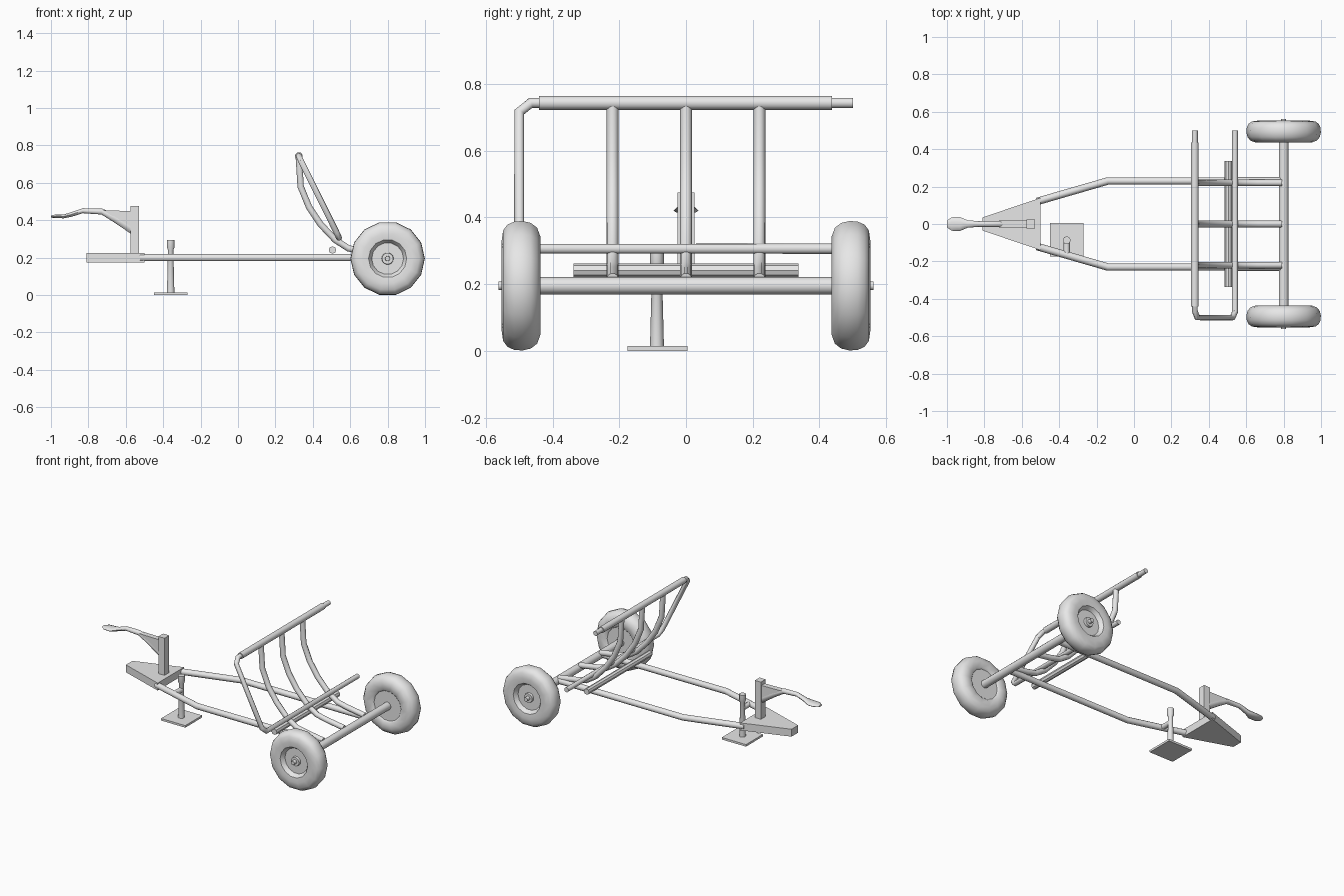
import bpy
import bmesh
from math import cos, sin, tau, radians
from mathutils import Vector

cube = bpy.data.objects.get("Cube")
if cube:
    bpy.data.objects.remove(cube, do_unlink=True)

# One plain grey metal for everything
grey = bpy.data.materials.new("plain grey")
grey.use_nodes = True
grey.diffuse_color = (0.8, 0.8, 0.8, 1)
grey.node_tree.nodes["Principled BSDF"].inputs["Base Color"].default_value = (0.8, 0.8, 0.8, 1)


def activate(ob):
    bpy.ops.object.select_all(action="DESELECT")
    ob.select_set(True)
    bpy.context.view_layer.objects.active = ob


def finish(name, bm, smooth=True):
    bmesh.ops.recalc_face_normals(bm, faces=bm.faces)
    me = bpy.data.meshes.new(name)
    bm.to_mesh(me)
    bm.free()
    me.materials.append(grey)
    ob = bpy.data.objects.new(name, me)
    bpy.context.collection.objects.link(ob)
    if smooth:
        activate(ob)
        bpy.ops.object.shade_smooth_by_angle(angle=radians(40))
    return ob


def loft(name, rings, smooth=True):
    """Skin a list of equal-length point rings and cap both ends."""
    bm = bmesh.new()
    loops = [[bm.verts.new(p) for p in ring] for ring in rings]
    n = len(loops[0])
    for a, b in zip(loops, loops[1:]):
        for i in range(n):
            j = (i + 1) % n
            bm.faces.new((a[i], a[j], b[j], b[i]))
    bm.faces.new(loops[0])
    bm.faces.new(loops[-1])
    return finish(name, bm, smooth)


def tube(name, points, radius, sides=10):
    """Round tube along a path, with mitred bends; radius may vary."""
    pts = [Vector(p) for p in points]
    radii = radius if isinstance(radius, list) else [radius] * len(pts)
    dirs = [(b - a).normalized() for a, b in zip(pts, pts[1:])]
    up = Vector((0, 1, 0)) if abs(dirs[0].y) < 0.9 else Vector((1, 0, 0))
    rings = []
    for k, p in enumerate(pts):
        d = (dirs[max(k - 1, 0)] + dirs[min(k, len(dirs) - 1)]).normalized()
        up = (up - d * up.dot(d)).normalized()
        side = d.cross(up)
        rings.append([p + radii[k] * (cos(tau * i / sides) * up + sin(tau * i / sides) * side)
                      for i in range(sides)])
    return loft(name, rings)


def lathe(name, profile, x, z, flip, sides=14):
    """Spin (radius, y) pairs around a crosswise axis."""
    return loft(name, [[(x + r * cos(tau * i / sides), flip * y, z + r * sin(tau * i / sides))
                        for i in range(sides)] for r, y in profile])


def box(name, x0, x1, y0, y1, z0, z1):
    return loft(name, [[(x0, y0, z), (x1, y0, z), (x1, y1, z), (x0, y1, z)] for z in (z0, z1)], False)


# Tongue plate, upright post and brace
loft("tongue", [[(-0.81, -0.035, z), (-0.5, -0.14, z), (-0.5, 0.14, z), (-0.81, 0.035, z)]
                for z in (0.175, 0.225)], False)
box("handle_post", -0.575, -0.53, -0.025, 0.025, 0.225, 0.475)
loft("handle_brace", [[(-0.72, y, 0.452), (-0.57, y, 0.45), (-0.57, y, 0.36)] for y in (-0.018, 0.018)], False)

# Handle: x, z, half width, half height at each station
stations = [(-1.0, .42, .018, .006), (-.975, .421, .036, .010), (-.93, .421, .037, .011),
            (-.89, .431, .02, .013), (-.83, .451, .015, .014), (-.73, .447, .017, .017),
            (-.66, .412, .02, .026), (-.575, .358, .02, .03)]
loft("handle", [[(x, w * cos(tau * i / 10), z + h * sin(tau * i / 10)) for i in range(10)]
                for x, z, w, h in stations])

# Wheels with recessed rims, axle pins and frame rails on both sides
tyre = [(.02, .447), (.10, .447), (.11, .438), (.15, .436), (.178, .446), (.193, .465),
        (.199, .49), (.197, .515), (.188, .535), (.17, .548), (.135, .553), (.102, .549),
        (.095, .54), (.085, .522), (.032, .522), (.03, .537), (.014, .537), (.013, .562)]
for flip, side in ((1, "left"), (-1, "right")):
    lathe(side + "_wheel", tyre, 0.8, 0.195, flip)
    tube(side + "_rail", [(-0.52, flip * 0.12, 0.2), (-0.14, flip * 0.23, 0.2),
                          (0.79, flip * 0.23, 0.2)], 0.02)
tube("axle", [(0.8, -0.45, 0.195), (0.8, 0.45, 0.195)], 0.026, 12)

# Curved cradle ribs
for name, y in (("right", -0.22), ("middle", 0), ("left", 0.22)):
    path = [(.325, .74), (.335, .58), (.38, .47), (.44, .38), (.52, .295), (.59, .25), (.66, .235), (.79, .215)]
    tube(name + "_rib", [(x, y, z) for x, z in path], 0.018)

# Bent side hoop, sleeve on its top bar, and cross bar beneath the ribs
tube("side_hoop", [(.325, .5, .743), (.325, -.465, .743), (.338, -.5, .715),
                   (.527, -.5, .335), (.54, -.47, .306), (.54, .5, .306)], 0.016)
tube("top_sleeve", [(.325, -.44, .743), (.325, .437, .743)], 0.021, 12)
tube("under_bar", [(.505, -.337, .241), (.505, .337, .241)], 0.02, 8)

# Support stand
box("stand_foot", -0.45, -0.27, -0.175, 0.005, 0, 0.014)
tube("stand_leg", [(-.36, -.087, .01), (-.36, -.087, .24), (-.36, -.087, .255), (-.36, -.087, .295)],
     [0.021, 0.015, 0.021, 0.021])
tube("stand_arm", [(-.36, -.087, .2), (-.36, -.165, .2)], 0.017)
